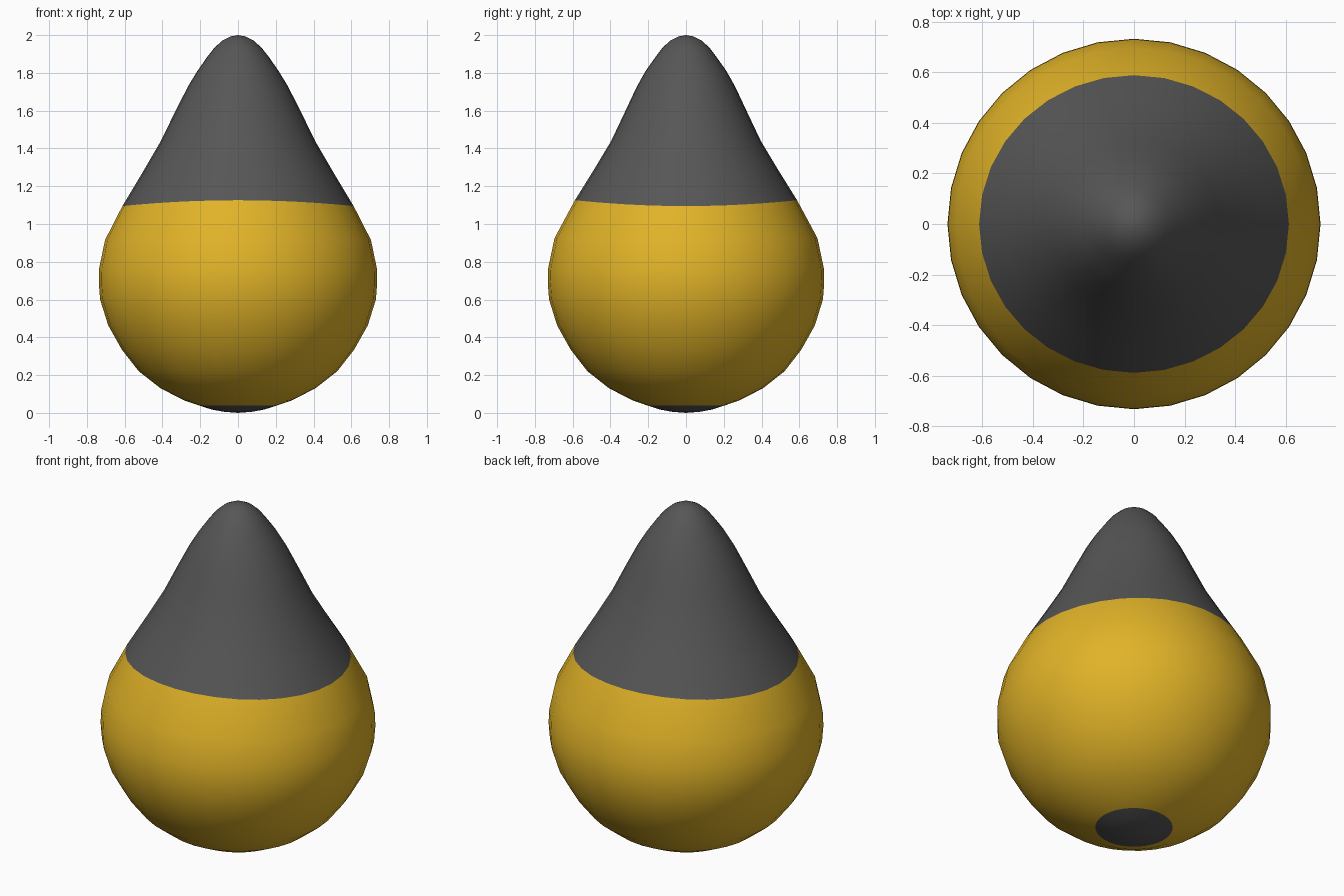
import bpy, bmesh, math

if "Cube" in bpy.data.objects:
    bpy.data.objects.remove(bpy.data.objects["Cube"])

SEGS = 32


def material(name, rgb):
    m = bpy.data.materials.new(name)
    m.diffuse_color = (*rgb, 1)
    m.use_nodes = True
    m.node_tree.nodes["Principled BSDF"].inputs["Base Color"].default_value = m.diffuse_color
    return m


yellow = material("golden yellow", (0.75, 0.45, 0.021))
grey = material("dark grey", (0.093, 0.093, 0.093))


def lathe(name, profile, mat):
    """Revolve (rx, zx, ry, zy) rows: radius and height on the x and y sides.
    A row with zero radius becomes a pole."""
    bm = bmesh.new()
    rings = []
    for rx, zx, ry, zy in profile:
        if rx == 0:
            rings.append([bm.verts.new((0, 0, zx))])
            continue
        ring = []
        for i in range(SEGS):
            a = 2 * math.pi * i / SEGS
            t = math.sin(a) ** 2
            ring.append(bm.verts.new((rx * math.cos(a), ry * math.sin(a),
                                      zx + (zy - zx) * t)))
        rings.append(ring)
    for lo, hi in zip(rings, rings[1:]):
        for i in range(SEGS):
            j = (i + 1) % SEGS
            if len(lo) == 1:
                bm.faces.new((lo[0], hi[j], hi[i]))
            elif len(hi) == 1:
                bm.faces.new((lo[i], lo[j], hi[0]))
            else:
                bm.faces.new((lo[i], lo[j], hi[j], hi[i]))
    for f in bm.faces:
        f.smooth = True
    me = bpy.data.meshes.new(name)
    bm.to_mesh(me)
    bm.free()
    me.materials.append(mat)
    ob = bpy.data.objects.new(name, me)
    bpy.context.collection.objects.link(ob)
    return ob


def rounded(points):
    return [(r, z, r * 0.993, z) for r, z in points]


seam = (0.612, 1.095, 0.588, 1.126)

# Round body, up to the saddle-shaped seam
lathe("round_body", rounded([
    (0.208, 0.04), (0.28, 0.064), (0.41, 0.13), (0.525, 0.22),
    (0.615, 0.335), (0.687, 0.463), (0.73, 0.60), (0.737, 0.69), (0.735, 0.765)])
    + [(0.704, 0.915, 0.696, 0.925), seam], yellow)

# Pointed top with rounded tip
lathe("pointed_top", [
    seam, (0.51, 1.265, 0.492, 1.28), (0.408, 1.44, 0.396, 1.44),
    (0.335, 1.59, 0.325, 1.59), (0.265, 1.728, 0.26, 1.728),
    (0.215, 1.81, 0.214, 1.81), (0.165, 1.882, 0.163, 1.882),
    (0.125, 1.933, 0.125, 1.933), (0.083, 1.971, 0.083, 1.971),
    (0.04, 1.993, 0.04, 1.993), (0, 2.0, 0, 2.0)], grey)

# Dark patch underneath
lathe("bottom_patch", rounded([
    (0, 0.0), (0.075, 0.006), (0.14, 0.018), (0.208, 0.04)]), grey)
